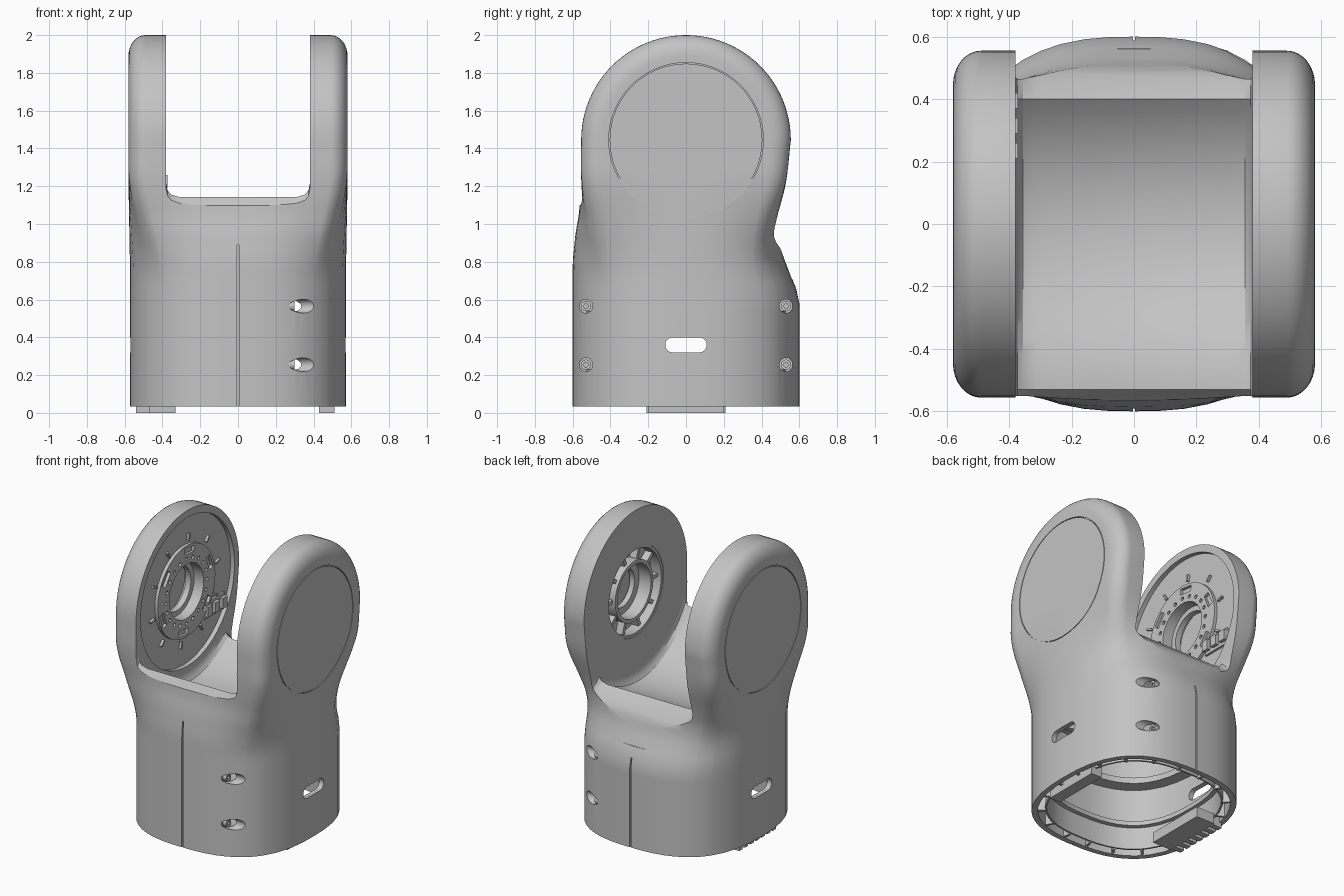
import bpy, bmesh
from math import sin, cos, pi, atan2, hypot, sqrt
from mathutils import Vector

if "Cube" in bpy.data.objects:
    bpy.data.objects.remove(bpy.data.objects["Cube"])

AXIS, R = 1.445, 0.555          # joint axis height and arm radius
FRONT = [(.035, .6), (.8, .6), (.95, .585), (1.05, .567), (1.2, .557), (AXIS, R)]
BACK = [(.035, .6), (.58, .6), (.66, .583), (.75, .545), (.82, .518),
        (.92, .5), (1.05, .508), (1.2, .53), (AXIS, R)]

grey = bpy.data.materials.new("light_grey")
grey.use_nodes = True
grey.diffuse_color = (.55, .55, .55, 1)
grey.node_tree.nodes["Principled BSDF"].inputs["Base Color"].default_value = (.55, .55, .55, 1)


# ---- helpers ----
def skin(bm, rings, closed=True):
    rows = [[bm.verts.new(p) for p in ring] for ring in rings]
    n = len(rows[0])
    for a, b in zip(rows, rows[1:]):
        for i in range(n if closed else n - 1):
            j = (i + 1) % n
            bm.faces.new((a[i], a[j], b[j], b[i]))
    return rows


def finish(bm, name):
    bmesh.ops.remove_doubles(bm, verts=bm.verts, dist=.0003)
    bmesh.ops.recalc_face_normals(bm, faces=bm.faces)
    mesh = bpy.data.meshes.new(name)
    bm.to_mesh(mesh)
    bm.free()
    mesh.materials.append(grey)
    ob = bpy.data.objects.new(name, mesh)
    bpy.context.collection.objects.link(ob)
    return ob


def loft(name, rings, caps=True):
    bm = bmesh.new()
    rows = skin(bm, rings)
    if caps:
        bm.faces.new(rows[0])
        bm.faces.new(rows[-1])
    return finish(bm, name)


def box(name, lo, hi):
    corners = [(lo[0], lo[1]), (hi[0], lo[1]), (hi[0], hi[1]), (lo[0], hi[1])]
    return loft(name, [[(x, y, z) for x, y in corners] for z in (lo[2], hi[2])])


def circle(r, x, y=0, z=AXIS, n=64):
    return [(x, y + r * cos(2 * pi * i / n), z + r * sin(2 * pi * i / n)) for i in range(n)]


def rod(name, r, x0, x1, y=0, z=AXIS, n=64):
    return loft(name, [circle(r, x0, y, z, n), circle(r, x1, y, z, n)])


def annulus(name, r0, r1, x0, x1):
    rings = [circle(r, x) for r, x in ((r0, x0), (r1, x0), (r1, x1), (r0, x1), (r0, x0))]
    return loft(name, rings, caps=False)


def spoke(name, r0, r1, x0, x1, width, angle):
    """Bar pointing away from the joint axis."""
    c, s, w = cos(angle), sin(angle), width / 2
    flat = [(r0, -w), (r1, -w), (r1, w), (r0, w)]
    return loft(name, [[(x, r * c - t * s, AXIS + r * s + t * c) for r, t in flat] for x in (x0, x1)])


def cut(ob, *cutters):
    for c in cutters:
        c.hide_render = True
        mod = ob.modifiers.new("cut", "BOOLEAN")
        mod.operation, mod.solver, mod.object = "DIFFERENCE", "EXACT", c
        bpy.context.view_layer.objects.active = ob
        bpy.ops.object.modifier_apply(modifier=mod.name)
        bpy.data.objects.remove(c)


def lookup(table, z):
    if z <= table[0][0]:
        return table[0][1]
    for (z0, v0), (z1, v1) in zip(table, table[1:]):
        if z <= z1:
            return v0 + (v1 - v0) * (z - z0) / (z1 - z0)
    return table[-1][1]


# Rounded arm outline, from the left side round the back to the right side
quarter = [(.58, .445 * k / 4) for k in range(4)]
quarter += [(.49 + .09 * cos(pi * k / 16), .445 + .11 * sin(pi * k / 16)) for k in range(9)]
quarter += [(.49 * (1 - k / 6), R) for k in range(1, 7)]
half = quarter + [(-x, y) for x, y in reversed(quarter[:-1])]
outline = half + [(x, -y) for x, y in reversed(half[1:-1])]


def section(z, scale=1.0):
    """Oval at the foot that turns into the rounded arm outline higher up."""
    t = min(max((z - .7) / .6, 0), 1)
    w = t * t * (3 - 2 * t)
    ring = []
    for x, y in outline:
        a = atan2(y, x)
        r = (abs(cos(a) / .572) ** 2.6 + abs(sin(a) / R) ** 2.6) ** (-1 / 2.6)
        px, py = r * cos(a) * (1 - w) + x * w, r * sin(a) * (1 - w) + y * w
        py *= lookup(BACK if py > 0 else FRONT, z) / R
        ring.append((px * scale, py * scale, z))
    return ring


# ---- main housing: oval foot blended into a rounded top ----
levels = [.035, .3, .54] + [.58 + .04 * k for k in range(22)] + [AXIS]
bm = bmesh.new()
rows = skin(bm, [section(z) for z in levels])
bm.faces.new(rows[0])
turns = [pi * k / 48 for k in range(49)]
skin(bm, [[(x, y * cos(t), AXIS + y * sin(t)) for x, y in half] for t in turns], closed=False)
housing = finish(bm, "fork_housing")

# Trough between the arms, filleted into their feet
arc = [-.53 + .93 * k / 24 for k in range(25)]
trough = [(-.75, 2.3), (-.75, 1.0), (-.56, 1.1)]
trough += [(y, AXIS - sqrt(.61 ** 2 - y * y)) for y in arc]
trough += [(.46, .93), (.5, .87), (.56, .71), (.75, .6), (.75, 2.3)]
lifts = [(.38, .07), (.373, .035), (.355, .013), (.31, 0)]
lifts = [(-x, d) for x, d in lifts] + lifts[::-1]
cut(housing, loft("trough_cutter", [[(x, y, z + d) for y, z in trough] for x, d in lifts]))

# Hollow inside
cavity = [-.1, .1, .3, .54, .58, .62, .66, .7, .74, .78]
cut(housing, loft("cavity_cutter", [section(z, .94) for z in cavity]))

# Cable slot through both sides
slot = [((.07 if cos(t) > 0 else -.07) + .04 * cos(t), .36 + .04 * sin(t))
        for t in [pi * (k + .5) / 12 for k in range(24)]]
cut(housing, loft("slot_cutter", [[(x, y, z) for y, z in slot] for x in (-.8, .8)]))

# Seams at front and back, and round the side caps
cut(housing, box("seam_cutter", (-.004, -.7, -.1), (.004, -.58, .89)),
    box("seam_cutter", (-.004, .575, -.1), (.004, .7, .64)))
for side in (-1, 1):
    cut(housing, annulus("cap_seam_cutter", .404, .409, side * .57, side * .6))

# Screw holes with screws, on the left side only
for y in (-.53, .53):
    for z in (.255, .565):
        cut(housing, rod("screw_hole_cutter", .036, .27, .7, y, z, 24))
        screw = rod("screw", .027, .2, .3, y, z, 24)
        cut(screw, rod("hex_cutter", .013, .285, .4, y, z, 6))
        rod("screw_seat", .038, .2, .275, y * .985, z, 24)

# Pockets in the inner faces of the arms
cut(housing, rod("right_recess_cutter", .505, -.41, -.3),
    rod("right_bore_cutter", .185, -.53, -.3),
    rod("left_pocket_cutter", .3, .3, .46),
    rod("left_bore_cutter", .18, .3, .53))

# ---- right arm: drilled mounting ring, pins and connector ----
ring = annulus("mounting_ring", .185, .31, -.415, -.388)
for k in range(20):
    a = 2 * pi * k / 20
    cut(ring, rod("hole_cutter", .013, -.408, -.3, .22 * cos(a), AXIS + .22 * sin(a), 12))
for k in range(6):
    cut(ring, spoke("window_cutter", .25, .29, -.408, -.3, .1, 2 * pi * k / 6 + .4))
annulus("bore_lip", .15, .186, -.5, -.46)
for k in range(10):
    spoke("locating_pin", .335, .38, -.412, -.392, .012, 2 * pi * k / 10 + .2)
for y in (.21, .29, .37):
    box("connector_block", (-.412, y, 1.19), (-.372, y + .05, 1.26))
box("connector_base", (-.412, .21, 1.17), (-.395, .42, 1.28))

# ---- left arm: bearing seat with spokes ----
annulus("bearing_hub", .18, .205, .39, .465)
annulus("bearing_rim", .282, .302, .384, .465)
for k in range(10):
    spoke("bearing_spoke", .2, .29, .41, .465, .025, 2 * pi * k / 10)
annulus("inner_bearing", .13, .182, .48, .515)


# ---- inside of the foot ----
def band(name, s0, s1, z0, z1):
    rings = [section(z, s) for z, s in ((z0, s0), (z0, s1), (z1, s1), (z1, s0), (z0, s0))]
    return loft(name, rings, caps=False)


band("inner_wall", .85, .87, .05, .2)
band("lower_ledge", .8, .945, .2, .23)
band("upper_ledge", .8, .945, .5, .54)
for k in range(20):
    a = 2 * pi * (k + .5) / 20
    r = (abs(cos(a) / .572) ** 2.6 + abs(sin(a) / .6) ** 2.6) ** (-1 / 2.6)
    along, across = Vector((cos(a), sin(a), 0)), Vector((-sin(a), cos(a), 0)) * .008
    foot = [along * r * .86 - across, along * r * .95 - across,
            along * r * .95 + across, along * r * .86 + across]
    loft("foot_rib", [[p + Vector((0, 0, z)) for p in foot] for z in (.04, .21)])
for s in (-1, 1):
    ends = [(-.35, s * .1), (.35, s * .3), (.35, s * .34), (-.35, s * .14)]
    loft("ceiling_web", [[(x, y, z) for x, y in ends] for z in (.62, .79)])

# Feet below the rim: toothed block on the right, plain block on the left
for k in range(7):
    y = -.18 + .06 * k
    box("foot_tooth", (-.54, y - .018, 0), (-.46, y + .018, .08))
box("right_foot_block", (-.47, -.21, .0), (-.33, .21, .07))
box("left_foot_block", (.43, -.2, 0), (.51, .2, .08))

# Smooth shading with crisp edges on everything
bpy.ops.object.select_all(action="DESELECT")
for ob in bpy.context.collection.objects:
    if ob.type == "MESH" and grey.name in ob.data.materials:
        ob.select_set(True)
bpy.context.view_layer.objects.active = housing
bpy.ops.object.shade_smooth_by_angle(angle=pi / 6)
